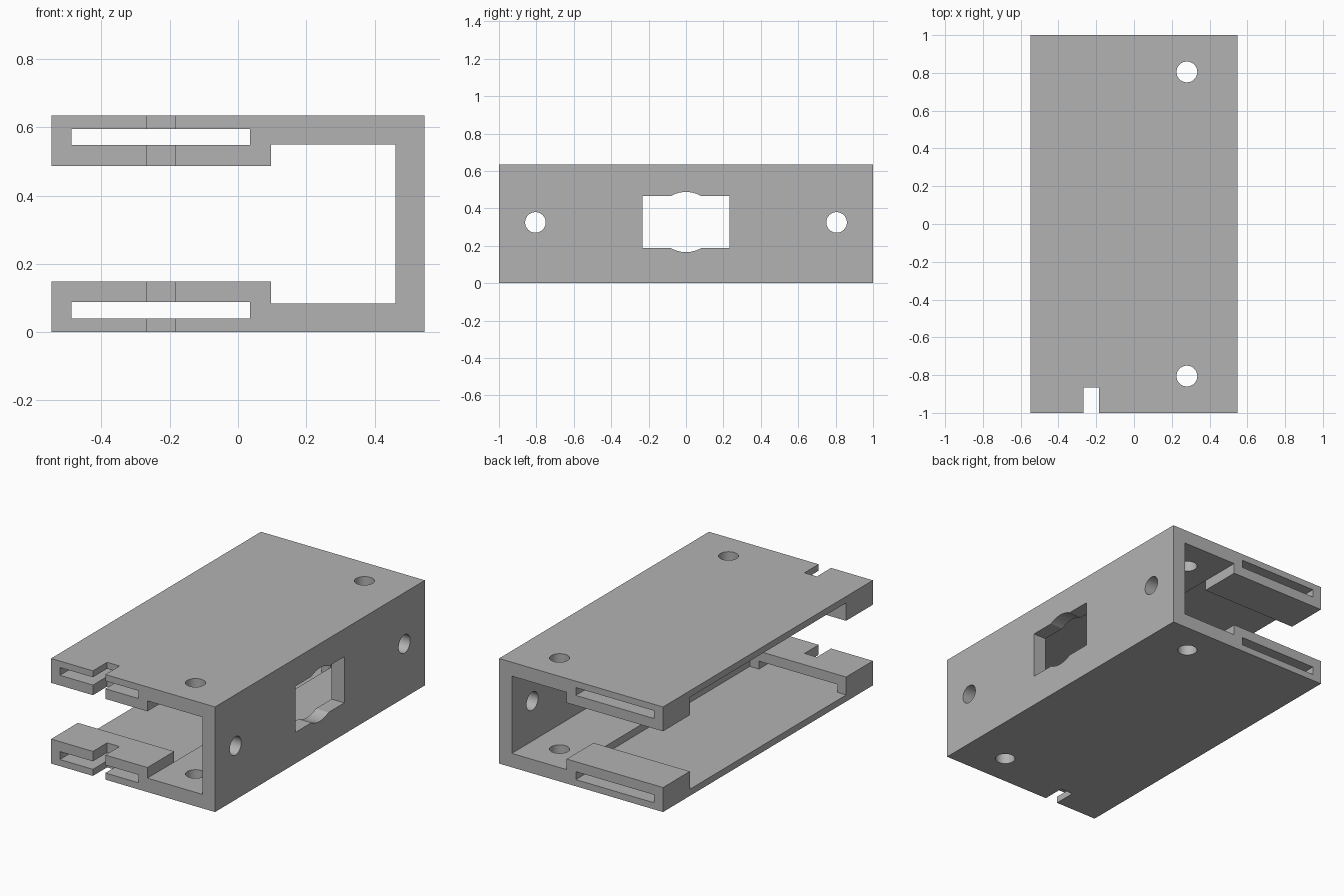
import bpy, bmesh, math

if "Cube" in bpy.data.objects:
    bpy.data.objects.remove(bpy.data.objects["Cube"])

grey = bpy.data.materials.new("plain grey")
grey.diffuse_color = (0.45, 0.45, 0.45, 1)
grey.use_nodes = True
grey.node_tree.nodes["Principled BSDF"].inputs["Base Color"].default_value = grey.diffuse_color


def prism(name, pts, axis, lo, hi):
    """Extrude a 2D outline along an axis: y uses (x,z), x uses (y,z), z uses (x,y)."""
    place = {"x": lambda a, b, d: (d, a, b),
             "y": lambda a, b, d: (a, d, b),
             "z": lambda a, b, d: (a, b, d)}[axis]
    bm = bmesh.new()
    face = bm.faces.new([bm.verts.new(place(a, b, lo)) for a, b in pts])
    out = bmesh.ops.extrude_face_region(bm, geom=[face])
    shift = place(0, 0, hi - lo)
    bmesh.ops.translate(bm, vec=shift, verts=[v for v in out["geom"] if isinstance(v, bmesh.types.BMVert)])
    bmesh.ops.recalc_face_normals(bm, faces=bm.faces)
    me = bpy.data.meshes.new(name)
    bm.to_mesh(me)
    bm.free()
    me.materials.append(grey)
    ob = bpy.data.objects.new(name, me)
    bpy.context.collection.objects.link(ob)
    return ob


def rect(a0, a1, b0, b1):
    return [(a0, b0), (a1, b0), (a1, b1), (a0, b1)]


def arc(ca, cb, r, t0, t1, n):
    return [(ca + r * math.cos(t0 + (t1 - t0) * i / n),
             cb + r * math.sin(t0 + (t1 - t0) * i / n)) for i in range(n + 1)]


def circle(ca, cb, r, n=48):
    return arc(ca, cb, r, 0, math.tau, n)[:-1]


X, H = 0.547, 0.634

# C-shaped channel with thick rails on its open side
body = prism("channel_body", [
    (-X, 0), (X, 0), (X, H), (-X, H), (-X, 0.487), (0.096, 0.487), (0.096, 0.55),
    (0.462, 0.55), (0.462, 0.084), (0.096, 0.084), (0.096, 0.148), (-X, 0.148)], "y", -1, 1)

cutters = []
# Rails remain only at the ends; the middle is thinned out
cutters.append(prism("middle_cutter", rect(-0.7, 0.096, 0.04, 0.595), "y", -0.745, 0.745))
# Long slots through the rails
for z0, z1 in ((0.04, 0.088), (0.548, 0.595)):
    cutters.append(prism("slot_cutter", rect(-0.488, 0.035, z0, z1), "y", -1.1, 1.1))
# Notch in the front edge
cutters.append(prism("notch_cutter", rect(-0.268, -0.185, -1.1, -0.865), "z", -0.1, 0.8))
# Screw holes through plates and side wall
for y in (-0.805, 0.805):
    cutters.append(prism("plate_hole_cutter", circle(0.28, y, 0.055), "z", -0.1, 0.8))
    cutters.append(prism("wall_hole_cutter", circle(y, 0.325, 0.055), "x", 0.4, 0.7))
# Side window: rectangle with a round bulge above and below
cz, r, h = 0.327, 0.161, 0.139
t = math.asin(h / r)
window = ([(0.232, cz - h), (0.232, cz + h)] + arc(0, cz, r, t, math.pi - t, 12)
          + [(-0.232, cz + h), (-0.232, cz - h)]
          + arc(0, cz, r, math.pi + t, math.tau - t, 12))
cutters.append(prism("window_cutter", window, "x", 0.4, 0.7))

# Cut everything out of the body
bpy.context.view_layer.objects.active = body
for c in cutters:
    m = body.modifiers.new("cut", "BOOLEAN")
    m.operation, m.solver, m.object = "DIFFERENCE", "EXACT", c
    bpy.ops.object.modifier_apply(modifier=m.name)
    bpy.data.objects.remove(c)

body.select_set(True)
bpy.ops.object.shade_smooth_by_angle(angle=math.radians(20))
